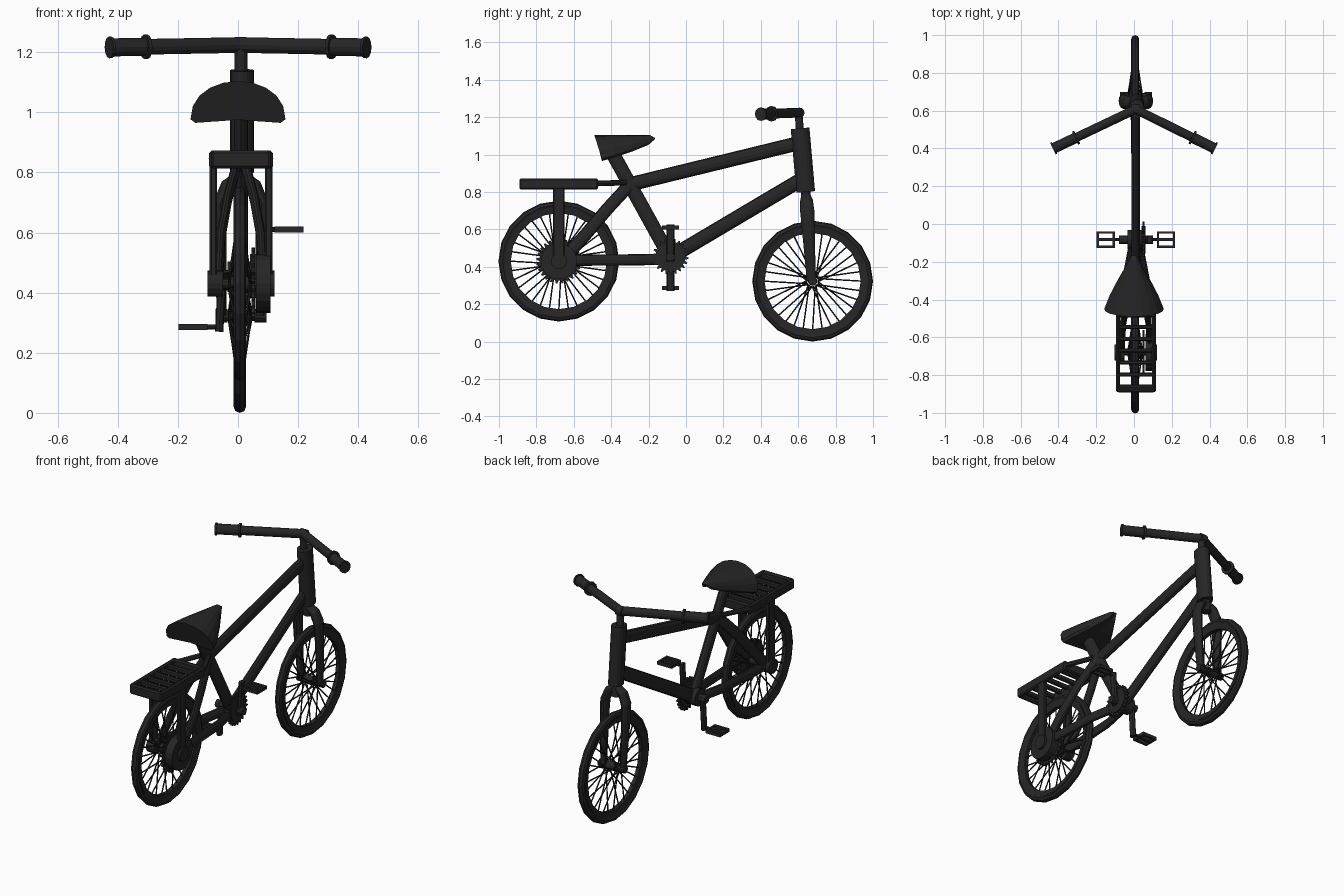
import bpy, bmesh
from math import sin, cos, pi, radians
from mathutils import Vector as V

if "Cube" in bpy.data.objects:
    bpy.data.objects.remove(bpy.data.objects["Cube"])

CX = 0.01  # centre plane of the bike
BLACK = bpy.data.materials.new("black_paint")
BLACK.diffuse_color = (0.02, 0.019, 0.019, 1)
BLACK.use_nodes = True
BLACK.node_tree.nodes["Principled BSDF"].inputs["Base Color"].default_value = BLACK.diffuse_color


def finish(name, bm):
    bmesh.ops.recalc_face_normals(bm, faces=bm.faces)
    me = bpy.data.meshes.new(name)
    bm.to_mesh(me)
    bm.free()
    me.materials.append(BLACK)
    ob = bpy.data.objects.new(name, me)
    bpy.context.collection.objects.link(ob)
    return ob


def skin(bm, rings, loop=False):
    """Join rings of points with quads; cap the ends unless looped."""
    vs = [[bm.verts.new(p) for p in r] for r in rings]
    n = len(vs[0])
    for i in range(len(vs) if loop else len(vs) - 1):
        a, b = vs[i], vs[(i + 1) % len(vs)]
        for j in range(n):
            bm.faces.new((a[j], a[(j + 1) % n], b[(j + 1) % n], b[j]))
    if not loop:
        bm.faces.new(vs[0])
        bm.faces.new(vs[-1])


def sweep(bm, pts, radii, ref, sides):
    """Oval tube along a path; radii are (along ref, across ref)."""
    pts = [V(p) for p in pts]
    if not isinstance(radii, list):
        radii = [radii] * len(pts)
    rings = []
    for i, p in enumerate(pts):
        t = (pts[min(i + 1, len(pts) - 1)] - pts[max(i - 1, 0)]).normalized()
        u = (V(ref) - t * t.dot(V(ref))).normalized()
        w = t.cross(u)
        a, b = radii[i]
        rings.append([p + u * a * cos(k * 2 * pi / sides) + w * b * sin(k * 2 * pi / sides)
                      for k in range(sides)])
    skin(bm, rings)


def tube(name, pts, radii, ref=(1, 0, 0), sides=12):
    bm = bmesh.new()
    sweep(bm, pts, radii, ref, sides)
    return finish(name, bm)


def xrod(name, x0, x1, y, z, r, sides=16):
    return tube(name, [(x0, y, z), (x1, y, z)], (r, r), (0, 0, 1), sides)


def box(name, c, size, bevel=0):
    bm = bmesh.new()
    bmesh.ops.create_cube(bm, size=1)
    bmesh.ops.scale(bm, vec=size, verts=bm.verts)
    bmesh.ops.translate(bm, vec=c, verts=bm.verts)
    if bevel:
        bmesh.ops.bevel(bm, geom=bm.edges[:], offset=bevel, segments=1, affect='EDGES')
    return finish(name, bm)


def ring(name, x, y, z, profile, segs=20):
    """Closed (radius, x) profile revolved about the x axis."""
    bm = bmesh.new()
    skin(bm, [[(x + px, y + r * cos(a), z + r * sin(a)) for r, px in profile]
              for a in (2 * pi * i / segs for i in range(segs))], True)
    return finish(name, bm)


def gear(name, x0, x1, y, z, r0, r1, teeth):
    bm = bmesh.new()
    rr = [r0, r0, r1, r1]
    skin(bm, [[(x, y + rr[i % 4] * cos(i * pi / teeth / 2), z + rr[i % 4] * sin(i * pi / teeth / 2))
               for i in range(teeth * 4)] for x in (x0, x1)])
    return finish(name, bm)


# wheels: tyre, rim, hub and crossed spokes
REAR, FRONT, WX = (-0.68, 0.43), (0.677, 0.323), 0.006
for label, (y, z) in (("rear", REAR), ("front", FRONT)):
    ring(label + "_tyre", WX, y, z, [(0.302 + 0.021 * cos(a), 0.021 * sin(a))
                                     for a in (2 * pi * i / 8 for i in range(8))])
    ring(label + "_rim", WX, y, z, [(0.257, -0.012), (0.257, 0.012), (0.29, 0.018), (0.29, -0.018)])
    xrod(label + "_hub", WX - 0.04, WX + 0.04, y, z, 0.025)
    bm = bmesh.new()
    for i in range(32):
        s = 1 if i % 2 else -1
        a = 2 * pi * i / 32
        b = a + radians(30) * (1 if i % 4 < 2 else -1)
        sweep(bm, [(WX + s * 0.035, y + 0.028 * cos(b), z + 0.028 * sin(b)),
                   (WX, y + 0.262 * cos(a), z + 0.262 * sin(a))], (0.004, 0.004), (1, 0, 0), 5)
    finish(label + "_spokes", bm)
    xrod(label + "_axle", CX - 0.085, CX + 0.085, y, z, 0.018, 10)

# frame tubes, flattened sideways
BB = (CX, -0.085, 0.45)
tube("head_tube", [(CX + .004, 0.61, 1.14), (CX + .004, 0.64, 0.80)], (0.04, 0.05), sides=16)
tube("top_tube", [(CX, 0.6, 1.06), (CX, -0.31, 0.838)], (0.022, 0.038))
tube("down_tube", [(CX, 0.61, 0.862), BB], (0.022, 0.039))
tube("seat_tube", [BB, (CX, -0.40, 1.02)], (0.024, 0.038))
for s, side in ((-1, "left"), (1, "right")):
    tube(side + "_seat_stay", [(CX + s * 0.01, -0.30, 0.84), (CX + s * 0.045, -0.42, 0.71),
                               (CX + s * 0.068, -0.53, 0.58), (CX + s * 0.075, -0.665, 0.43)],
         (0.016, 0.034))
    tube(side + "_chain_stay", [(CX + s * 0.02, -0.1, 0.44), (CX + s * 0.055, -0.28, 0.437),
                                (CX + s * 0.075, -0.67, 0.434)], (0.016, 0.03))
    xrod(side + "_axle_nut", CX + s * 0.06, CX + s * 0.112, REAR[0], REAR[1], 0.043)

# fork
tube("fork_crown", [(CX, 0.638, 0.82), (CX, 0.645, 0.73)], (0.028, 0.026))
for s, side in ((-1, "left"), (1, "right")):
    tube(side + "_fork_blade",
         [(CX + s * 0.005, 0.641, 0.785), (CX + s * 0.045, 0.644, 0.755), (CX + s * 0.068, 0.648, 0.70),
          (CX + s * 0.07, 0.654, 0.60), (CX + s * 0.064, 0.67, 0.325)],
         [(0.022, 0.024), (0.024, 0.034), (0.023, 0.038), (0.021, 0.034), (0.016, 0.024)])
    xrod(side + "_fork_nut", CX + s * 0.045, CX + s * 0.085, FRONT[0], FRONT[1], 0.022, 10)

# stem and swept-back handlebar with grips
tube("stem", [(CX, 0.609, 1.12), (CX, 0.602, 1.23)], (0.021, 0.021))
HB = V((CX - 0.002, 0.607, 1.224))
for s, side in ((-1, "left"), (1, "right")):
    end = V((s * 0.427, 0.40, 1.216))
    at = lambda t: HB.lerp(end, t)
    up = (0, 0, 1)
    tube(side + "_handlebar", [HB, end], (0.026, 0.024), up)
    tube(side + "_grip", [at(0.72), end], (0.03, 0.028), up)
    tube(side + "_grip_collar", [at(0.71), at(0.735)], (0.041, 0.038), up)
    tube(side + "_grip_end", [at(0.985), at(1.005)], (0.036, 0.034), up)
tube("handlebar_clamp", [HB - V((0.02, 0, 0)), HB + V((0.02, 0, 0))], (0.027, 0.027), (0, 0, 1))

# saddle: arched sections from nose to tail (y top, y bottom, half width, z top, z bottom)
bm = bmesh.new()
rings = []
for yt, yb, w, zt, zb in ((-0.165, -0.168, 0.012, 1.087, 1.08), (-0.19, -0.2, 0.03, 1.103, 1.052),
                          (-0.30, -0.29, 0.083, 1.104, 1.015), (-0.40, -0.38, 0.13, 1.104, 0.985),
                          (-0.49, -0.45, 0.158, 1.104, 0.965)):
    r = []
    for i in range(11):
        a = pi * i / 10
        f = sin(a) ** 0.9 if 0 < i < 10 else 0
        r.append((w * cos(a), yb + (yt - yb) * f, zb + 0.012 + (zt - zb - 0.012) * f))
    r += [(-w * 0.9, yb, zb), (0, yb, zb + 0.01), (w * 0.9, yb, zb)]
    rings.append(r)
skin(bm, rings)
finish("saddle", bm)

# luggage rack
for s, side in ((-1, "left"), (1, "right")):
    x = CX + s * 0.095
    box(side + "_rack_rail", (x, -0.68, 0.843), (0.022, 0.42, 0.06), 0.008)
    box(side + "_rack_leg", (x - s * 0.003, -0.68, 0.63), (0.024, 0.062, 0.42), 0.005)
    tube(side + "_rack_strut", [(x, -0.48, 0.845), (CX + s * 0.02, -0.32, 0.85)], (0.014, 0.015), sides=8)
for i in range(6):
    box(f"rack_slat_{i + 1}", (CX, -0.545 - i * 0.063, 0.85), (0.19, 0.022, 0.03), 0.006)
for y in (-0.482, -0.879):
    box("rack_end_bar", (CX, y, 0.843), (0.2, 0.024, 0.06), 0.008)

# drivetrain
gear("rear_sprocket", 0.045, 0.056, *REAR, 0.103, 0.12, 24)
xrod("rear_hub_cover", 0.06, 0.108, *REAR, 0.097, 20)
gear("chainring", 0.045, 0.056, -0.083, 0.455, 0.08, 0.096, 22)
xrod("chainring_cover", 0.04, 0.062, -0.083, 0.455, 0.073, 20)
xrod("bottom_bracket", CX - 0.045, CX + 0.045, -0.083, 0.453, 0.05)
xrod("crank_axle", CX - 0.09, CX + 0.09, -0.083, 0.453, 0.023, 12)

# cranks and cage pedals, left down and right up
for s, side in ((-1, "left"), (1, "right")):
    y, z0 = -0.083, 0.448
    zp = z0 + s * 0.162
    tube(side + "_crank", [(CX + s * 0.062, y, z0 - s * 0.02), (CX + s * 0.066, y, z0 + s * 0.06),
                           (CX + s * 0.073, y, z0 + s * 0.178)], (0.014, 0.021), sides=8)
    xrod(side + "_pedal_axle", CX + s * 0.06, CX + s * 0.2, y, zp, 0.008, 8)
    for x in (0.117, 0.202):
        box(side + "_pedal_side", (CX + s * x, y, zp), (0.012, 0.088, 0.02))
    for dy in (-0.038, 0.038):
        box(side + "_pedal_bar", (CX + s * 0.16, y + dy, zp), (0.092, 0.013, 0.02))
    box(side + "_pedal_middle", (CX + s * 0.16, y, zp), (0.09, 0.016, 0.018))
